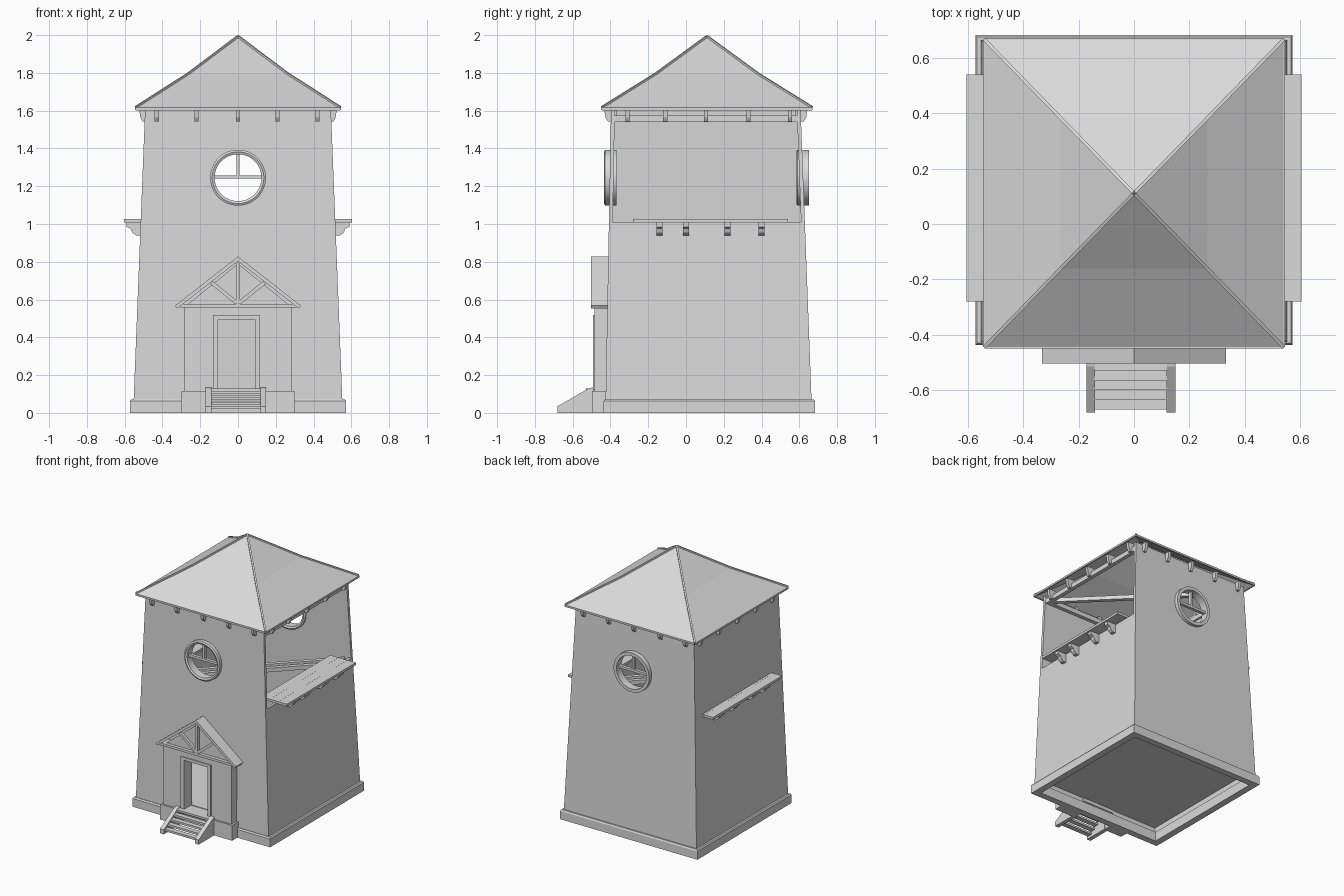
import bpy, bmesh, math
from mathutils import Vector

if "Cube" in bpy.data.objects:
    bpy.data.objects.remove(bpy.data.objects["Cube"])

mat = bpy.data.materials.new("plain_grey")
mat.diffuse_color = (0.7, 0.7, 0.7, 1)
mat.use_nodes = True
mat.node_tree.nodes["Principled BSDF"].inputs["Base Color"].default_value = mat.diffuse_color
CY = 0.115          # tower centre in y
T = 0.02            # wall thickness


def make(name, verts, faces):
    me = bpy.data.meshes.new(name)
    bm = bmesh.new()
    vs = [bm.verts.new(v) for v in verts]
    for f in faces:
        bm.faces.new([vs[i] for i in f])
    bmesh.ops.recalc_face_normals(bm, faces=bm.faces)
    bm.to_mesh(me)
    bm.free()
    me.materials.append(mat)
    ob = bpy.data.objects.new(name, me)
    bpy.context.collection.objects.link(ob)
    return ob


def loft(name, a, b):
    """Solid between two loops with the same number of points."""
    n = len(a)
    sides = [(i, (i + 1) % n, n + (i + 1) % n, n + i) for i in range(n)]
    return make(name, list(a) + list(b), [tuple(range(n)), tuple(range(n, 2 * n))] + sides)


def box(name, x0, x1, y0, y1, z0, z1):
    ring = [(x0, y0), (x1, y0), (x1, y1), (x0, y1)]
    return loft(name, [(x, y, z0) for x, y in ring], [(x, y, z1) for x, y in ring])


def prism_y(name, pts, y0, y1):
    return loft(name, [(x, y0, z) for x, z in pts], [(x, y1, z) for x, z in pts])


def prism_x(name, pts, x0, x1):
    return loft(name, [(x0, y, z) for y, z in pts], [(x1, y, z) for y, z in pts])


def beam(name, p, q, w, h):
    p, q = Vector(p), Vector(q)
    d = (q - p).normalized()
    s = d.cross(Vector((0, 0, 1))).normalized()
    u = s.cross(d)
    off = [s * w / 2 * i + u * h / 2 * j for i, j in ((-1, -1), (1, -1), (1, 1), (-1, 1))]
    return loft(name, [p + o for o in off], [q + o for o in off])


def cut_with(ob, cutter):
    cutter.hide_render = True
    cutter.hide_viewport = True
    m = ob.modifiers.new("opening", 'BOOLEAN')
    m.object, m.operation, m.solver = cutter, 'DIFFERENCE', 'EXACT'


# tapering outline of the tower
def hx(z): return 0.555 - 0.063 * z / 1.6
def yf(z): return -0.427 + 0.03 * z / 1.6
def yb(z): return 0.667 - 0.06 * z / 1.6


Z0, Z1, ZC = 0.02, 1.6, 1.245


def end_wall(name, yfun, sgn):
    corners = [(-hx(Z0), Z0), (hx(Z0), Z0), (hx(Z1), Z1), (-hx(Z1), Z1)]
    ob = loft(name, [(x, yfun(z), z) for x, z in corners],
              [(x, yfun(z) + sgn * T, z) for x, z in corners])
    # round window opening
    yc = yfun(ZC)
    circ = [(0.13 * math.cos(k * math.pi / 24), ZC + 0.13 * math.sin(k * math.pi / 24)) for k in range(48)]
    cut_with(ob, prism_y(name + "_window_cutter", circ, yc - 0.2, yc + 0.2))
    return ob


def side_wall(name, s, top):
    def loop(inset):
        return [(s * (hx(z) - inset), y(z) + d * T, z) for z, y, d in
                ((Z0, yf, 1), (Z0, yb, -1), (top, yb, -1), (top, yf, 1))]
    loft(name, loop(0), loop(T))


front = end_wall("front_wall", yf, 1)
cut_with(front, box("doorway_cutter", -0.105, 0.09, -0.6, -0.3, 0.125, 0.495))
end_wall("back_wall", yb, -1)
side_wall("left_wall", -1, Z1)
side_wall("right_wall", 1, 1.01)


# round window frames with glazing bars
def window(name, yc):
    n = 48
    prof = [(0.124, -0.027), (0.137, -0.033), (0.148, -0.027), (0.148, 0.033), (0.124, 0.033)]
    m = len(prof)
    verts = [(r * math.cos(2 * math.pi * k / n), yc + y, ZC + r * math.sin(2 * math.pi * k / n))
             for k in range(n) for r, y in prof]
    faces = [(k * m + j, k * m + (j + 1) % m, (k + 1) % n * m + (j + 1) % m, (k + 1) % n * m + j)
             for k in range(n) for j in range(m)]
    ob = make(name + "_frame", verts, faces)
    bpy.context.view_layer.objects.active = ob
    ob.select_set(True)
    bpy.ops.object.shade_smooth_by_angle(angle=math.radians(20))
    ob.select_set(False)
    box(name + "_crossbar", -0.127, 0.127, yc - 0.012, yc + 0.012, ZC - 0.005, ZC + 0.013)
    box(name + "_upright", -0.008, 0.008, yc - 0.012, yc + 0.012, ZC, ZC + 0.127)


window("front_window", yf(ZC) + 0.003)
window("back_window", yb(ZC) - 0.003)


# plinth: hollow ring around a raised ground floor
def rect(hw, y0, y1, z): return [(-hw, y0, z), (hw, y0, z), (hw, y1, z), (-hw, y1, z)]


rings = [rect(0.573, -0.437, 0.682, 0), rect(0.573, -0.437, 0.682, 0.062), rect(0.566, -0.43, 0.676, 0.072),
         rect(0.522, -0.388, 0.632, 0.072), rect(0.522, -0.388, 0.632, 0)]
make("plinth", sum(rings, []), [(r * 4 + i, r * 4 + (i + 1) % 4, (r + 1) % 5 * 4 + (i + 1) % 4, (r + 1) % 5 * 4 + i)
                                for r in range(5) for i in range(4)])
box("ground_floor", -0.54, 0.54, -0.41, 0.65, 0.115, 0.13)


# roof: thin concave pyramid with hip ridges and eave boards
def sq(hw, hy, z): return [(-hw, CY - 0.004 - hy, z), (hw, CY - 0.004 - hy, z),
                           (hw, CY - 0.004 + hy, z), (-hw, CY - 0.004 + hy, z)]


def shell(dz): return sq(0.54, 0.555, 1.617 + dz) + sq(0.265, 0.272, 1.793 + dz) + [(0, CY - 0.004, 1.992 + dz)]


rf = []
for o in (0, 9):
    for i in range(4):
        j = (i + 1) % 4
        rf += [(o + i, o + j, o + 4 + j, o + 4 + i), (o + 4 + i, o + 4 + j, o + 8)]
rf += [(i, (i + 1) % 4, 9 + (i + 1) % 4, 9 + i) for i in range(4)]
make("roof", shell(0) + shell(-0.015), rf)
pts = shell(0.001)
for i in range(4):
    beam("hip_ridge_low", pts[i], pts[4 + i], 0.012, 0.012)
    beam("hip_ridge_high", pts[4 + i], pts[8], 0.012, 0.012)
    beam("eave_board", Vector(pts[i]) - Vector((0, 0, .008)), Vector(pts[(i + 1) % 4]) - Vector((0, 0, .008)), 0.01, 0.014)

# rafter tails under the eaves
for x in (-0.43, -0.22, 0, 0.21, 0.42):
    for n, y, s in (("front", yf(1.6), -1), ("back", yb(1.6), 1)):
        prism_x(n + "_rafter_tail", [(y - s * 0.03, 1.542), (y + s * 0.016, 1.542), (y + s * 0.03, 1.565),
                                     (y + s * 0.036, 1.61), (y - s * 0.03, 1.61)], x - 0.011, x + 0.011)
for y in (-0.31, -0.11, 0.105, 0.33, 0.55):
    for s in (-1, 1):
        prism_y("side_rafter_tail", [(s * 0.46, 1.542), (s * 0.505, 1.542), (s * 0.517, 1.565),
                                     (s * 0.523, 1.61), (s * 0.46, 1.61)], y - 0.011, y + 0.011)

# wall plates and diagonal ties
for s in (-1, 1):
    box("side_wall_plate", s * 0.475 - 0.015, s * 0.475 + 0.015, -0.38, 0.59, 1.54, 1.575)
for n, y in (("front", -0.365), ("back", 0.575)):
    box(n + "_wall_plate", -0.46, 0.46, y - 0.015, y + 0.015, 1.54, 1.575)
for z in (0.995, 1.555):
    for s in (-1, 1):
        beam("diagonal_tie", (-0.475, CY - s * 0.475, z), (0.475, CY + s * 0.475, z), 0.03, 0.03)
beam("second_tie", (-0.385, CY - 0.475, 0.995), (0.475, CY + 0.385, 0.995), 0.03, 0.03)

# side shelves on brackets
for s in (-1, 1):
    for k in range(3):
        x = 0.39 + k * 0.0715
        box("shelf_plank", min(s * x, s * (x + 0.071)), max(s * x, s * (x + 0.071)), -0.28, 0.54, 1.008, 1.026)
    for y in (-0.14, 0.0, 0.22, 0.40):
        prism_y("shelf_bracket", [(s * 0.5, 0.94), (s * 0.54, 0.94), (s * 0.56, 0.955), (s * 0.568, 0.975),
                                  (s * 0.59, 0.985), (s * 0.59, 1.008), (s * 0.5, 1.008)], y - 0.016, y + 0.016)

# porch body around an open doorway
YP = -0.485
for n, x0, x1 in (("left", -0.285, -0.12), ("right", 0.105, 0.285)):
    box("porch_" + n + "_side", x0, x1, YP, -0.41, 0.10, 0.56)
box("porch_lintel", -0.12, 0.105, YP, -0.41, 0.505, 0.56)
box("door_left_jamb", -0.132, -0.105, YP - 0.008, -0.40, 0.11, 0.517)
box("door_right_jamb", 0.09, 0.117, YP - 0.008, -0.40, 0.11, 0.517)
box("door_head", -0.132, 0.117, YP - 0.008, -0.40, 0.495, 0.517)
for n, x0, x1 in (("left", -0.30, -0.145), ("right", 0.125, 0.30)):
    box("porch_" + n + "_plinth", x0, x1, -0.498, -0.42, 0, 0.115)
box("porch_threshold", -0.145, 0.125, -0.495, -0.40, 0.09, 0.125)

# gable roof with truss
prism_y("gable_infill", [(-0.285, 0.56), (0.285, 0.56), (0, 0.79)], -0.47, -0.41)
for s in (-1, 1):
    prism_y("gable_roof_slope", [(0, 0.828), (s * 0.333, 0.568), (s * 0.323, 0.552), (0, 0.803)], -0.503, -0.405)
    beam("gable_strut", (s * 0.01, -0.485, 0.585), (s * 0.14, -0.485, 0.69), 0.02, 0.02)
box("gable_tie", -0.31, 0.31, -0.495, -0.41, 0.558, 0.576)
box("gable_post", -0.01, 0.01, -0.495, -0.47, 0.57, 0.80)

# entrance steps
for x in (-0.172, 0.118):
    prism_x("step_stringer", [(-0.68, 0), (-0.49, 0), (-0.49, 0.135), (-0.515, 0.13), (-0.68, 0.035)], x, x + 0.031)
for k in range(5):
    y = -0.67 + 0.035 * k
    z = 0.02 + 0.0235 * k
    box("step_tread", -0.142, 0.12, y, y + 0.038, z, z + 0.015)
